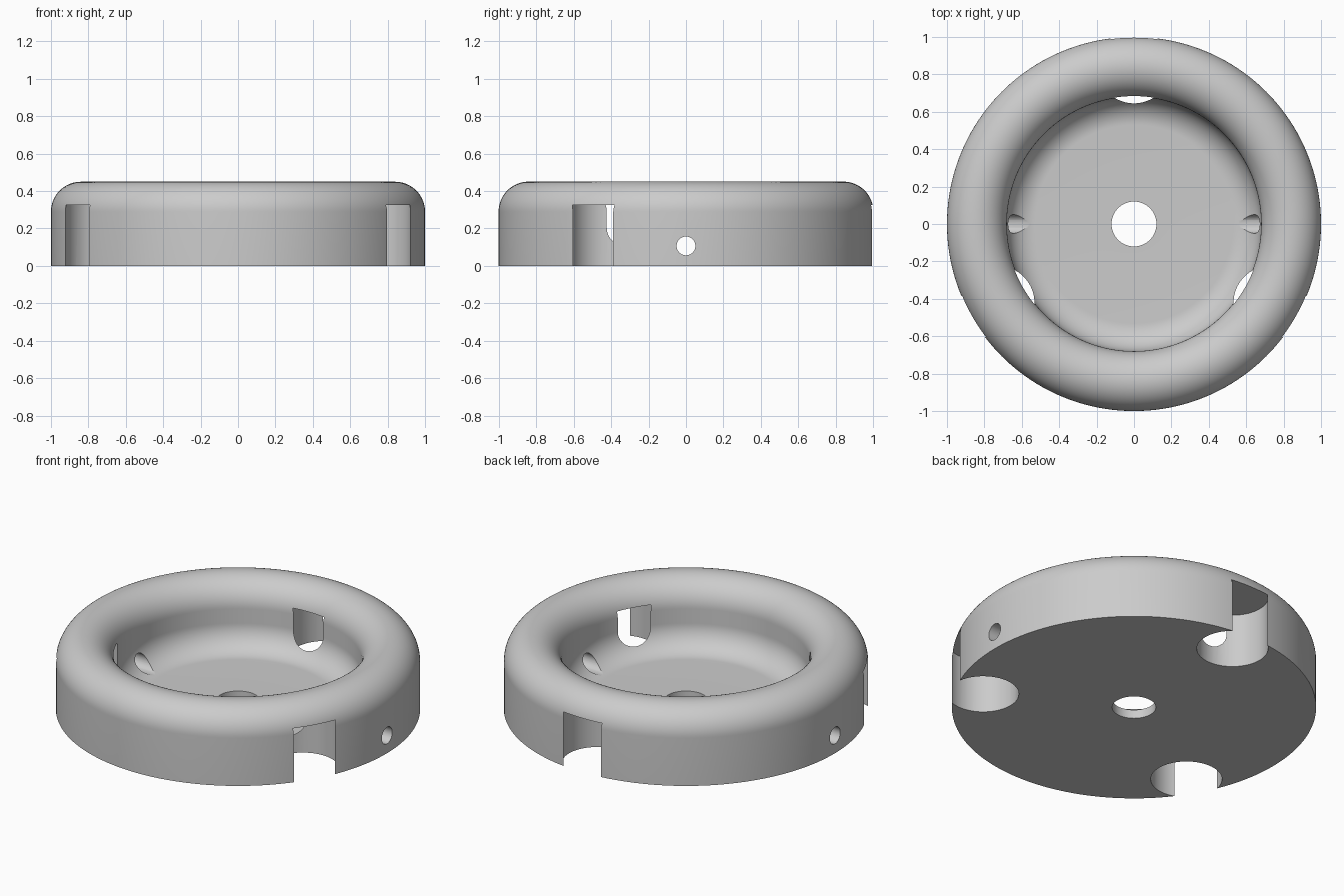
import bpy, bmesh, math
from mathutils import Matrix, Vector

cube = bpy.data.objects.get("Cube")
if cube:
    bpy.data.objects.remove(cube, do_unlink=True)

SEGMENTS = 160
TUBE, TUBE_R, TUBE_Z = 0.16, 0.84, 0.29     # rounded rim
BOWL, BOWL_R, FLOOR = 0.15, 0.53, 0.053     # rounded bowl corner and floor height
HOLE_R = 0.12

grey = bpy.data.materials.new("light_grey")
grey.use_nodes = True
colour = (0.6, 0.6, 0.6, 1)
grey.diffuse_color = colour
grey.node_tree.nodes["Principled BSDF"].inputs["Base Color"].default_value = colour


def arc(r, z, radius, start, end, steps):
    """Points of a circular arc in the radius/height plane, angles in degrees."""
    angles = [math.radians(start + (end - start) * i / steps) for i in range(steps + 1)]
    return [(r + radius * math.cos(a), z + radius * math.sin(a)) for a in angles]


def lathe(name, profile):
    """Revolve a closed profile around z."""
    bm = bmesh.new()
    rings = []
    for i in range(SEGMENTS):
        a = math.tau * i / SEGMENTS
        rings.append([bm.verts.new((r * math.cos(a), r * math.sin(a), z)) for r, z in profile])
    n = len(profile)
    for i, ring in enumerate(rings):
        nxt = rings[(i + 1) % SEGMENTS]
        for j in range(n):
            k = (j + 1) % n
            bm.faces.new((ring[j], nxt[j], nxt[k], ring[k]))
    bmesh.ops.recalc_face_normals(bm, faces=bm.faces)
    mesh = bpy.data.meshes.new(name)
    bm.to_mesh(mesh)
    bm.free()
    obj = bpy.data.objects.new(name, mesh)
    bpy.context.collection.objects.link(obj)
    mesh.materials.append(grey)
    return obj


def cut_cylinder(target, radius, depth, matrix):
    """Subtract a cylinder from the target, then drop the cutter."""
    mesh = bpy.data.meshes.new("cutter")
    bm = bmesh.new()
    bmesh.ops.create_cone(bm, cap_ends=True, segments=64, radius1=radius,
                          radius2=radius, depth=depth, matrix=matrix)
    bm.to_mesh(mesh)
    bm.free()
    mesh.materials.append(grey)
    cutter = bpy.data.objects.new("cutter", mesh)
    cutter.hide_render = True
    bpy.context.collection.objects.link(cutter)
    mod = target.modifiers.new("cut", "BOOLEAN")
    mod.operation = "DIFFERENCE"
    mod.solver = "EXACT"
    mod.object = cutter
    bpy.context.view_layer.objects.active = target
    bpy.ops.object.modifier_apply(modifier=mod.name)
    bpy.data.objects.remove(cutter, do_unlink=True)


# Ring body with a rounded rim, a shallow bowl and a centre hole
profile = [(HOLE_R, 0), (1, 0)]
profile += arc(TUBE_R, TUBE_Z, TUBE, 0, 180, 36)
profile += arc(BOWL_R, FLOOR + BOWL, BOWL, 0, -90, 18)
profile += [(HOLE_R, FLOOR)]
body = lathe("ring_body", profile)

# Three round pockets open to the underside, breaking through the outer wall
POCKET_TOP, POCKET_DEPTH = 0.325, 0.6
for angle in (90, 210, 330):
    a = math.radians(angle)
    centre = Vector((0.841 * math.cos(a), 0.841 * math.sin(a), POCKET_TOP - POCKET_DEPTH / 2))
    cut_cylinder(body, 0.196, POCKET_DEPTH, Matrix.Translation(centre))

# Cross hole through both side walls
cut_cylinder(body, 0.05, 2.4,
             Matrix.Translation((0, 0, 0.107)) @ Matrix.Rotation(math.pi / 2, 4, "Y"))

# Smooth curved surfaces, keep cut edges sharp
bpy.ops.object.select_all(action="DESELECT")
body.select_set(True)
bpy.context.view_layer.objects.active = body
bpy.ops.object.shade_smooth_by_angle(angle=math.radians(30))
